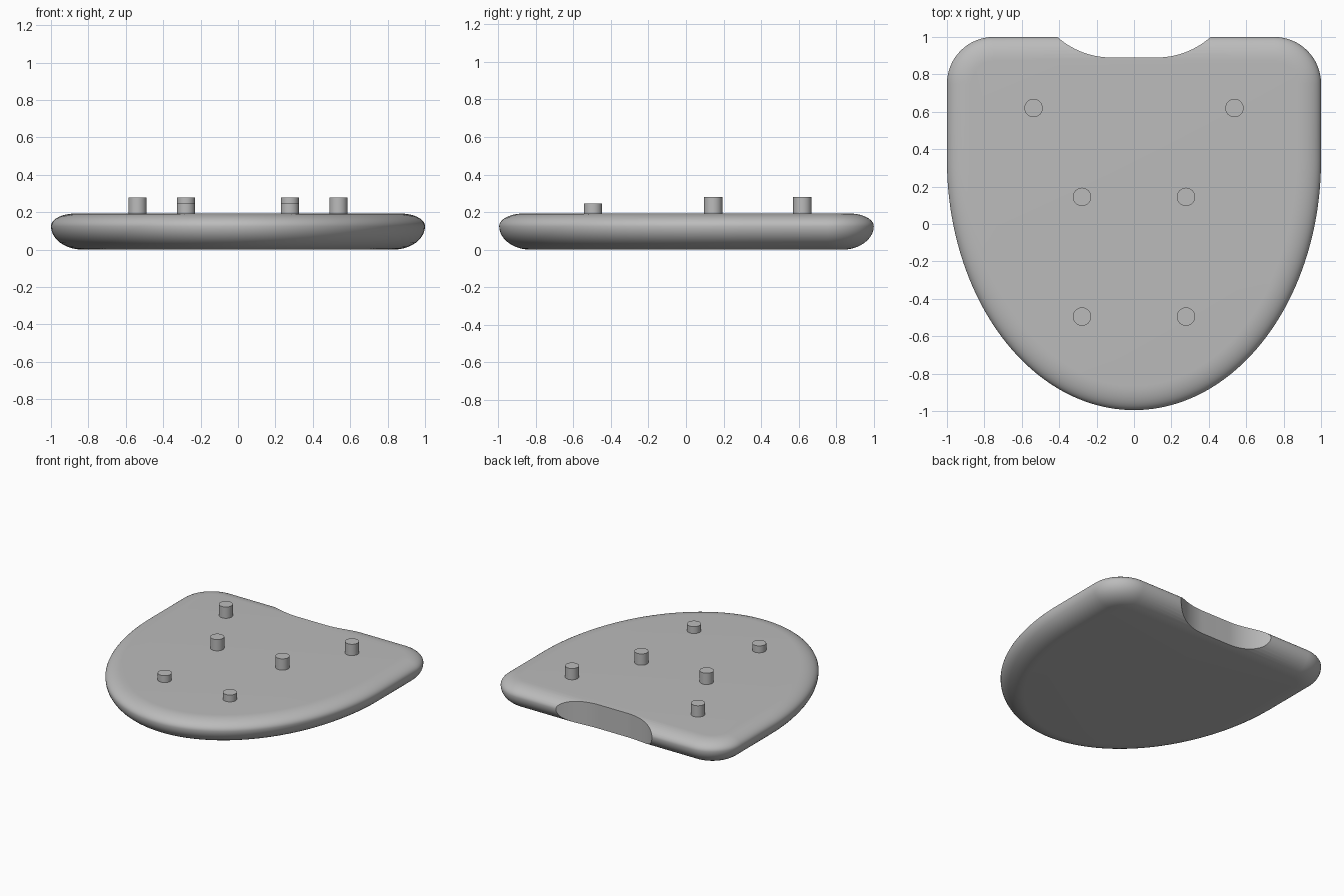
import bpy, bmesh
from math import sin, cos, pi, asin
from mathutils import Vector

if "Cube" in bpy.data.objects:
    bpy.data.objects.remove(bpy.data.objects["Cube"])

grey = bpy.data.materials.new("plain grey")
grey.use_nodes = True
COLOUR = (0.5, 0.5, 0.5, 1)
grey.diffuse_color = COLOUR
grey.node_tree.nodes["Principled BSDF"].inputs["Base Color"].default_value = COLOUR


def make_object(name, bm):
    bmesh.ops.recalc_face_normals(bm, faces=bm.faces)
    mesh = bpy.data.meshes.new(name)
    bm.to_mesh(mesh)
    bm.free()
    mesh.materials.append(grey)
    obj = bpy.data.objects.new(name, mesh)
    bpy.context.collection.objects.link(obj)
    return obj


def skin(name, rings):
    """Join equal-length closed rings into a capped solid."""
    bm = bmesh.new()
    loops = [[bm.verts.new(p) for p in ring] for ring in rings]
    n = len(loops[0])
    for low, high in zip(loops, loops[1:]):
        for i in range(n):
            j = (i + 1) % n
            bm.faces.new((low[i], low[j], high[j], high[i]))
    bm.faces.new(loops[0][::-1])
    bm.faces.new(loops[-1])
    return make_object(name, bm)


def smooth(obj):
    bpy.ops.object.select_all(action="DESELECT")
    obj.select_set(True)
    bpy.context.view_layer.objects.active = obj
    bpy.ops.object.shade_smooth_by_angle(angle=pi / 6)


# Pad outline: rounded back corners, half-elliptical front
CORNER, MID_Y, DEPTH = 0.25, 0.34, 1.335
outline = []
for side, start in ((1, 0), (-1, pi / 2)):
    for i in range(17):
        a = start + i / 16 * pi / 2
        outline.append((side * (1 - CORNER) + CORNER * cos(a),
                        1 - CORNER + CORNER * sin(a), cos(a), sin(a)))
for i in range(97):
    a = pi + i / 96 * pi
    normal = Vector((cos(a) * DEPTH, sin(a))).normalized()
    outline.append((cos(a), MID_Y + DEPTH * sin(a), normal.x, normal.y))

# Edge section: deep rounding below, tighter rounding above
WIDEST, TOP = 0.125, 0.193
section = []
for i in range(11):
    a = i / 10 * pi / 2
    section.append((0.17 * (1 - sin(a)), WIDEST * (1 - cos(a))))
for i in range(1, 11):
    a = i / 10 * pi / 2
    section.append((0.13 * (1 - cos(a)), WIDEST + (TOP - WIDEST) * sin(a)))
pad = skin("seat_pad", [[(x - nx * d, y - ny * d, z) for x, y, nx, ny in outline]
                        for d, z in section])

# Back notch: flat floor with an arc at each end
FLAT, FLOOR, RADIUS = 0.12, 0.89, 0.437
sweep = asin(0.29 / RADIUS)
arc = [(FLAT + RADIUS * sin(i / 16 * sweep),
        FLOOR + RADIUS * (1 - cos(i / 16 * sweep))) for i in range(17)]
arc.append((arc[-1][0] + 0.1, arc[-1][1] + 0.09))
notch = arc + [(-x, y) for x, y in reversed(arc)]
cutter = skin("notch_cutter", [[(x, y, z) for x, y in notch] for z in (-0.2, 0.4)])
cutter.hide_render = True

cut = pad.modifiers.new("notch", "BOOLEAN")
cut.operation = "DIFFERENCE"
cut.solver = "EXACT"
cut.object = cutter
bpy.context.view_layer.objects.active = pad
bpy.ops.object.modifier_apply(modifier=cut.name)
bpy.data.objects.remove(cutter)
smooth(pad)

# Mounting pegs in mirrored pairs
for row, x, y, top in (("back", 0.537, 0.62, 0.28),
                       ("middle", 0.278, 0.145, 0.28),
                       ("front", 0.278, -0.495, 0.246)):
    for side, sign in (("left", 1), ("right", -1)):
        circle = [(sign * x + 0.049 * cos(i * pi / 16), y + 0.049 * sin(i * pi / 16))
                  for i in range(32)]
        smooth(skin(f"{row}_peg_{side}",
                    [[(px, py, z) for px, py in circle] for z in (TOP - 0.02, top)]))
